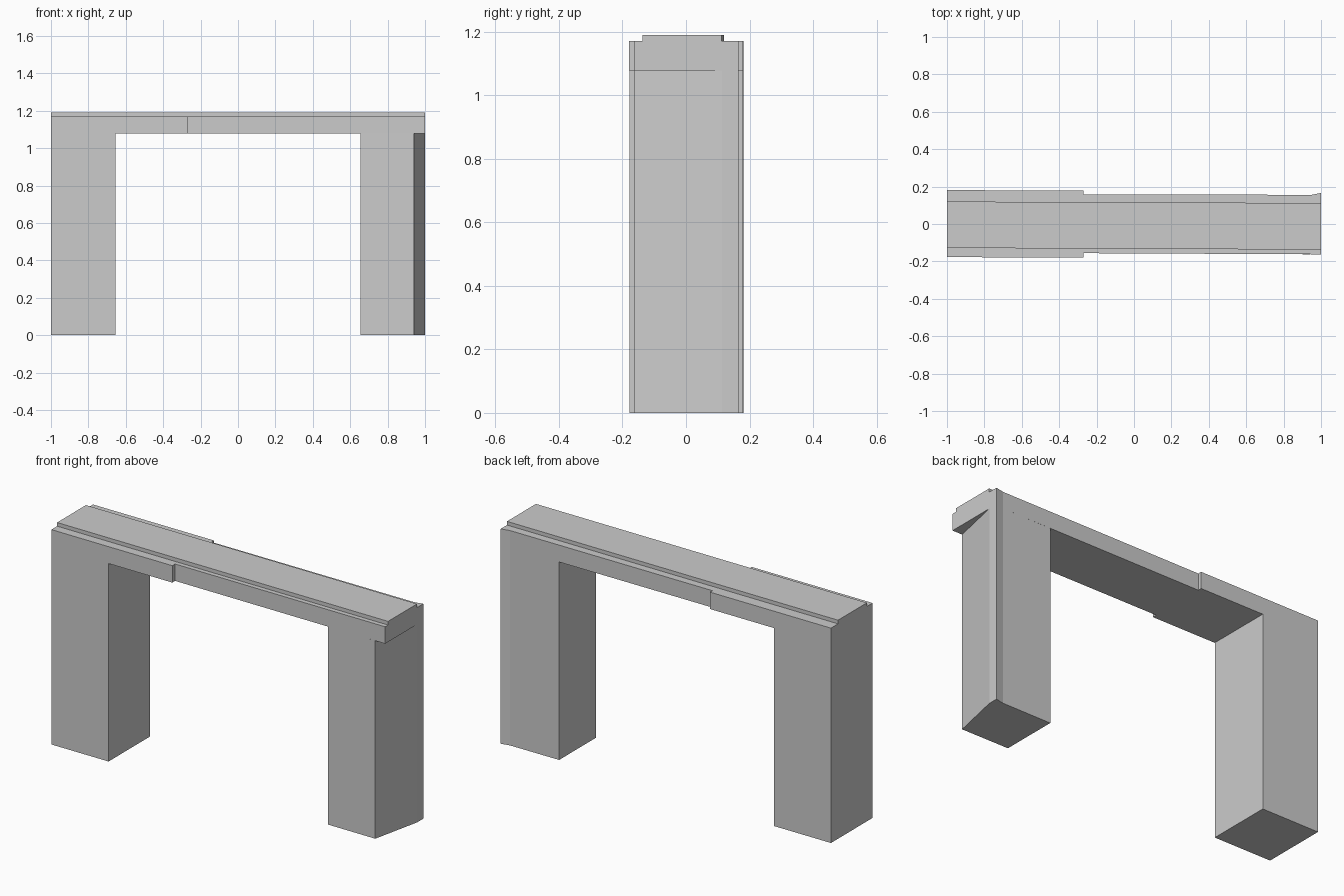
import bpy
import bmesh

if "Cube" in bpy.data.objects:
    bpy.data.objects.remove(bpy.data.objects["Cube"])


def prism(name, outline, z0, z1):
    """Extrude a plan outline (x, y), counter-clockwise, from z0 to z1."""
    bm = bmesh.new()
    base = bm.faces.new([bm.verts.new((x, y, z0)) for x, y in outline])
    top = bmesh.ops.extrude_face_region(bm, geom=[base], use_keep_orig=True)
    verts = [v for v in top["geom"] if isinstance(v, bmesh.types.BMVert)]
    bmesh.ops.translate(bm, verts=verts, vec=(0, 0, z1 - z0))
    bmesh.ops.recalc_face_normals(bm, faces=bm.faces)
    mesh = bpy.data.meshes.new(name)
    bm.to_mesh(mesh)
    bm.free()
    obj = bpy.data.objects.new(name, mesh)
    bpy.context.collection.objects.link(obj)
    return obj


UNDER, LEDGE, TOP = 1.078, 1.17, 1.19   # lintel underside, ledge, cap top
INNER, STEP = 0.655, -0.27              # opening half width, facade step

# Left pier (thicker)
prism("left_pier", [(-1, -0.177), (-INNER, -0.178),
                    (-INNER, 0.180), (-1, 0.181)], 0, UNDER)

# Right pier: outer side cut back at an angle, back corner flared
prism("right_pier", [(INNER, -0.160), (0.94, -0.162), (1, 0.113),
                     (1, 0.166), (0.95, 0.156), (INNER, 0.156)], 0, UNDER)

# Lintel in two thicknesses
prism("lintel_thick", [(-1, -0.177), (STEP, -0.180),
                       (STEP, 0.179), (-1, 0.181)], UNDER, LEDGE)
prism("lintel_thin", [(STEP, -0.156), (1, -0.162), (1, 0.166),
                      (0.95, 0.156), (STEP, 0.158)], UNDER, LEDGE)

# Slightly skewed raised cap along the top
prism("top_cap", [(-1, -0.128), (1, -0.137),
                  (1, 0.112), (-1, 0.120)], LEDGE, TOP)
